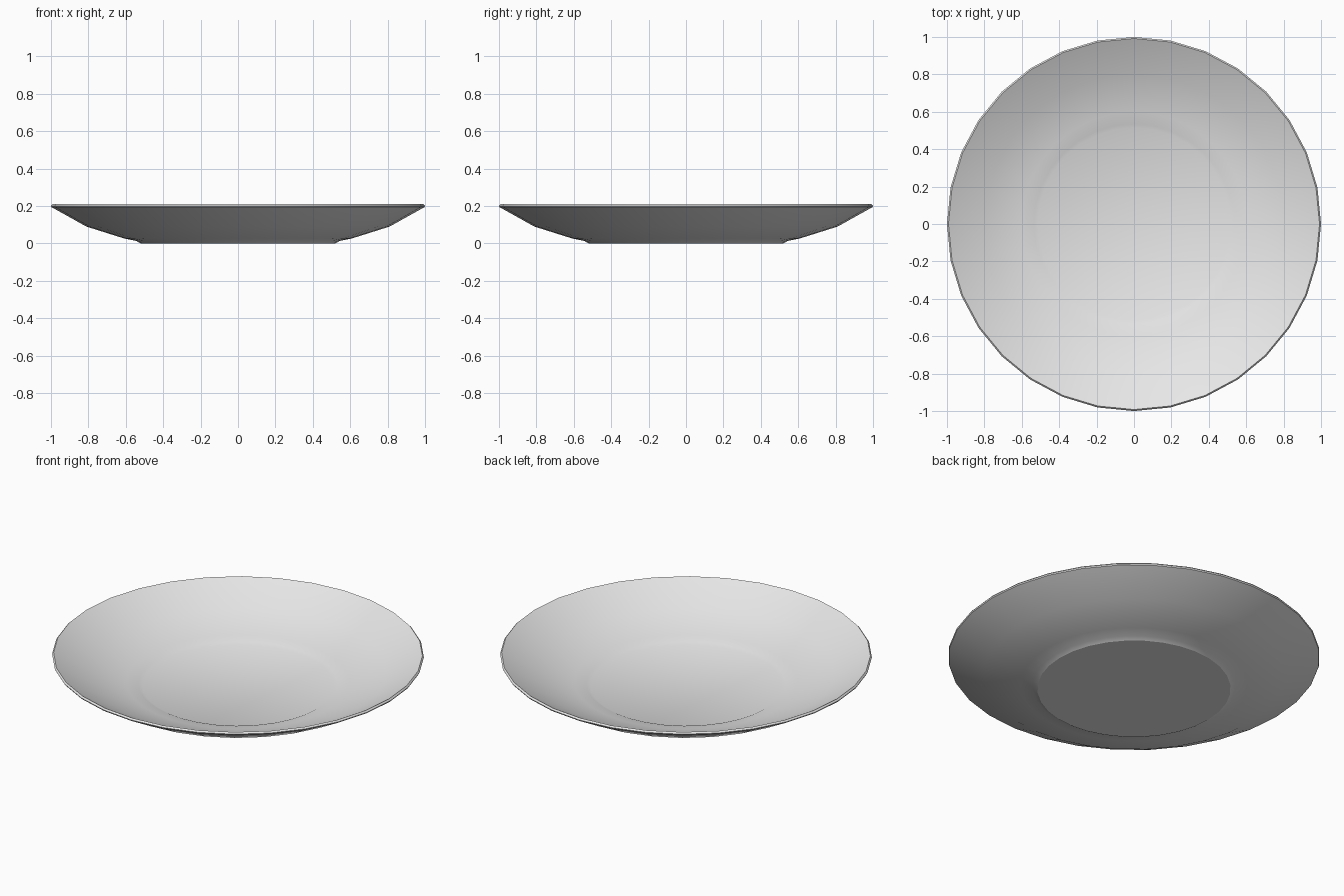
import bpy, bmesh, math

if "Cube" in bpy.data.objects:
    bpy.data.objects.remove(bpy.data.objects["Cube"])

SEGMENTS = 32

# plate cross-section (radius, height): underside centre, out to the rim, back to the well
PROFILE = [
    (0.52, 0.0), (0.545, 0.014), (0.61, 0.027), (0.81, 0.09),  # foot and underside
    (0.997, 0.194), (1.0, 0.201), (0.992, 0.21),               # rim
    (0.80, 0.108), (0.60, 0.045), (0.535, 0.034), (0.515, 0.025),  # inner slope and well
]

bm = bmesh.new()
rings = []
for r, z in PROFILE:
    rings.append([bm.verts.new((r * math.cos(2 * math.pi * i / SEGMENTS),
                                r * math.sin(2 * math.pi * i / SEGMENTS), z))
                  for i in range(SEGMENTS)])

# walls between neighbouring rings
for a, b in zip(rings, rings[1:]):
    for i in range(SEGMENTS):
        j = (i + 1) % SEGMENTS
        bm.faces.new((a[i], a[j], b[j], b[i]))

# flat underside and flat well
bm.faces.new(rings[0][::-1])
bm.faces.new(rings[-1])
bmesh.ops.recalc_face_normals(bm, faces=bm.faces[:])

mesh = bpy.data.meshes.new("plate")
bm.to_mesh(mesh)
bm.free()
plate = bpy.data.objects.new("plate", mesh)
bpy.context.collection.objects.link(plate)

# glazed pale grey
glaze = bpy.data.materials.new("pale_grey_glaze")
glaze.diffuse_color = (0.8, 0.8, 0.8, 1.0)
glaze.use_nodes = True
glaze.node_tree.nodes["Principled BSDF"].inputs["Base Color"].default_value = glaze.diffuse_color
mesh.materials.append(glaze)

# smooth shading with crisp foot, rim and well edges
bpy.context.view_layer.objects.active = plate
plate.select_set(True)
bpy.ops.object.shade_smooth_by_angle(angle=math.radians(28))
